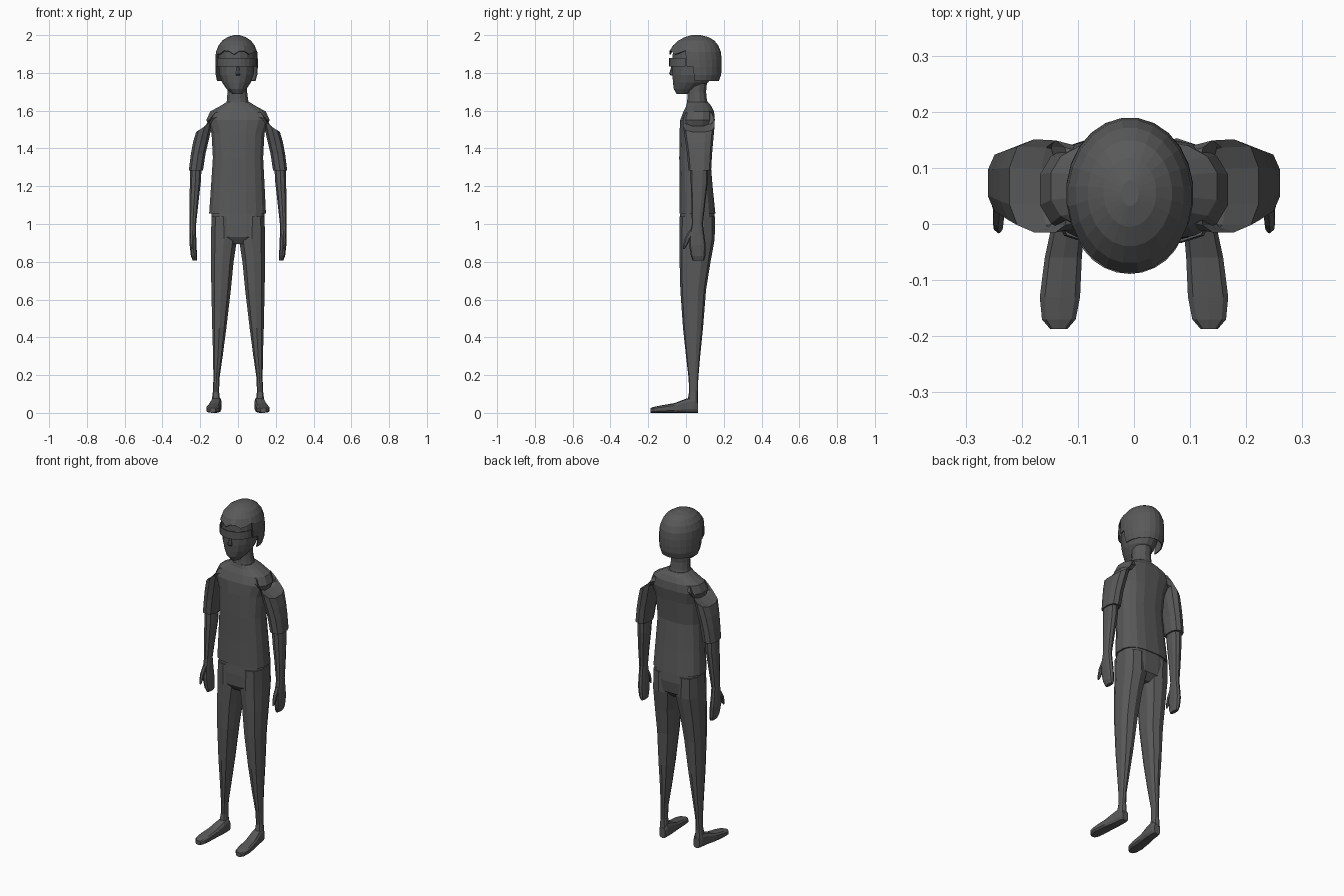
import bpy, bmesh, math
from mathutils import Vector

grey = bpy.data.materials.new("dark_grey")
grey.diffuse_color = (0.1, 0.1, 0.1, 1)


def finish(name, bm, thick=0):
    bmesh.ops.recalc_face_normals(bm, faces=bm.faces)
    me = bpy.data.meshes.new(name)
    bm.to_mesh(me)
    bm.free()
    me.materials.append(grey)
    ob = bpy.data.objects.new(name, me)
    bpy.context.collection.objects.link(ob)
    if thick:
        mod = ob.modifiers.new("thickness", "SOLIDIFY")
        mod.thickness = thick
    return ob


def skin(rings, n=12, power=1.0, caps=True):
    """Skin rings given as (centre, half axis u, half axis v)."""
    bm = bmesh.new()
    loops = []
    for c, u, v in rings:
        loop = []
        for i in range(n):
            a = 2 * math.pi * (i + 0.5) / n
            cu = math.copysign(abs(math.cos(a)) ** power, math.cos(a))
            sv = math.copysign(abs(math.sin(a)) ** power, math.sin(a))
            loop.append(bm.verts.new(Vector(c) + cu * Vector(u) + sv * Vector(v)))
        loops.append(loop)
    for a, b in zip(loops, loops[1:]):
        for i in range(n):
            j = (i + 1) % n
            bm.faces.new((a[i], a[j], b[j], b[i]))
    if caps:
        bm.faces.new(loops[0])
        bm.faces.new(loops[-1])
    return bm


def level(rows):
    """Rows (z, x0, x1, y0, y1) to level rings."""
    return [(((x0 + x1) / 2, (y0 + y1) / 2, z), ((x1 - x0) / 2, 0, 0), (0, (y1 - y0) / 2, 0))
            for z, x0, x1, y0, y1 in rows]


def tilted(rows, s):
    """Rows (x, y, z, rx, ry, tilt in degrees) to rings, mirrored by s."""
    out = []
    for x, y, z, rx, ry, t in rows:
        a = math.radians(t)
        out.append(((s * x, y, z), (s * rx * math.cos(a), 0, rx * math.sin(a)), (0, ry, 0)))
    return out


# shirt body
finish("shirt", skin(level([
    (1.055, -.155, .150, -.037, .157), (1.20, -.145, .143, -.036, .142),
    (1.35, -.135, .135, -.037, .130), (1.48, -.142, .142, -.036, .143),
    (1.55, -.170, .170, -.032, .154), (1.595, -.150, .150, -.015, .150),
    (1.625, -.095, .095, .000, .135), (1.645, -.062, .062, .005, .118)]), 16, .75))

# neck
finish("neck", skin(level([
    (1.61, -.070, .066, .000, .125), (1.66, -.060, .055, .005, .112),
    (1.70, -.058, .050, .005, .108), (1.77, -.060, .050, .000, .115)]), 12))

# trousers: hips, then the legs
finish("hips", skin(level([
    (1.08, -.140, .140, -.030, .150), (1.00, -.143, .143, -.035, .155),
    (.93, -.140, .140, -.034, .145), (.895, -.080, .080, -.010, .110)]), 16, .7))
for s, side in ((1, "left"), (-1, "right")):
    rows = [(1.04, .010, .143, -.034, .153), (.92, .002, .146, -.035, .152),
            (.80, .021, .146, -.034, .130), (.65, .036, .143, -.030, .106),
            (.45, .060, .138, -.016, .090), (.30, .080, .133, .000, .075),
            (.18, .098, .131, .014, .065), (.11, .099, .134, .016, .063),
            (.05, .092, .142, .005, .064)]
    rows = [(z, min(s * a, s * b), max(s * a, s * b), c, d) for z, a, b, c, d in rows]
    finish(side + "_leg", skin(level(rows), 10, .8))

    # foot, skinned from heel to toe
    foot = []
    for y, x, w, h in ((.063, .113, .020, .060), (.045, .114, .027, .085), (.00, .117, .030, .075),
                       (-.06, .126, .034, .052), (-.13, .132, .037, .040),
                       (-.17, .134, .031, .032), (-.187, .134, .016, .026)):
        foot.append(((s * x, y, h / 2), (w, 0, 0), (0, 0, h / 2)))
    finish(side + "_foot", skin(foot, 10, .6))

    # short sleeve
    finish(side + "_sleeve", skin(tilted([
        (.085, .065, 1.575, .040, .070, -80), (.140, .067, 1.558, .052, .082, -60),
        (.178, .068, 1.515, .054, .083, -32), (.196, .070, 1.44, .045, .074, -12),
        (.211, .072, 1.37, .041, .066, -6), (.223, .073, 1.283, .039, .060, 0)], s), 10, .8))

    # forearm and hand
    finish(side + "_arm", skin(tilted([
        (.222, .070, 1.32, .032, .048, 0), (.226, .070, 1.22, .030, .045, 0),
        (.234, .065, 1.10, .024, .036, 0), (.239, .060, 1.00, .018, .029, 0),
        (.239, .058, .95, .018, .038, 0), (.238, .060, .89, .019, .044, 0),
        (.233, .064, .83, .017, .038, 0), (.229, .066, .806, .011, .030, 0)], s), 10, .8))

    # thumb
    finish(side + "_thumb", skin(tilted([
        (.240, .035, .965, .011, .018, 0), (.242, .010, .925, .011, .016, 0),
        (.242, -.005, .885, .009, .010, 0), (.241, -.012, .868, .004, .005, 0)], s), 6))

# face
finish("face", skin(level([
    (1.688, -.030, .022, -.050, .020), (1.715, -.062, .046, -.066, .070),
    (1.75, -.086, .070, -.071, .120), (1.79, -.100, .084, -.074, .140),
    (1.85, -.106, .090, -.074, .155), (1.91, -.106, .090, -.072, .160),
    (1.96, -.080, .064, -.040, .130)]), 16))

# hair: shell open over the face, with an uneven fringe
rows = [(1.757, -.112, .094, -.055, .175), (1.79, -.119, .103, -.070, .187),
        (1.83, -.121, .106, -.078, .190), (1.87, -.121, .106, -.084, .190),
        (1.91, -.118, .103, -.088, .186), (1.945, -.104, .089, -.070, .172),
        (1.972, -.083, .068, -.040, .150), (1.99, -.055, .040, -.005, .118),
        (2.0, -.022, .008, .032, .078)]
bm = skin(level(rows), 24)
for v in bm.verts:
    if abs(v.co.z - 1.91) < .001 and v.co.y < .02:
        v.co.z += .012 * math.sin(v.co.x * 75)
opening = []
for f in bm.faces:
    c = f.calc_center_median()
    if c.z < 1.76 or (c.z < 1.905 and c.y < .045 - .5 * (c.z - 1.77)):
        opening.append(f)
bmesh.ops.delete(bm, geom=opening, context="FACES")
finish("hair", bm, .006)

# curved eye band
bm = bmesh.new()
prev = None
for i in range(13):
    a = math.radians(-80 + 160 * i / 12)
    x, y = -.008 + .101 * math.sin(a), .015 - .104 * math.cos(a)
    pair = [bm.verts.new((x, y, z)) for z in (1.833, 1.878)]
    if prev:
        bm.faces.new((prev[0], pair[0], pair[1], prev[1]))
    prev = pair
finish("eye_band", bm, .004)

# nose
finish("nose", skin(level([
    (1.785, -.010, .010, -.080, -.060), (1.795, -.014, .014, -.089, -.060),
    (1.812, -.010, .010, -.084, -.060), (1.835, -.006, .006, -.078, -.060)]), 6))
